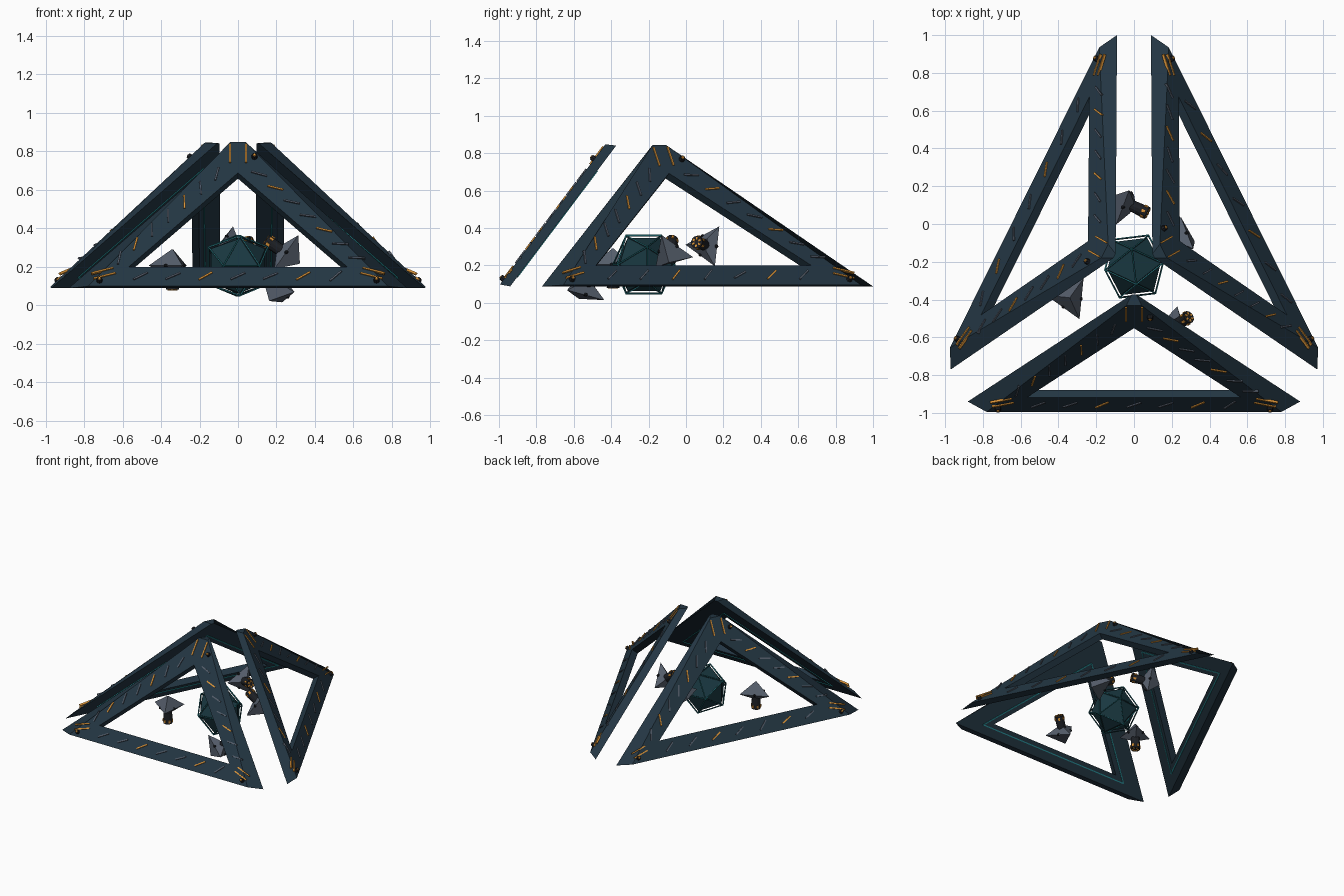
import bpy, bmesh, math, random
from mathutils import Vector, Matrix
from mathutils.geometry import intersect_line_line

random.seed(4)
if "Cube" in bpy.data.objects:
    bpy.data.objects.remove(bpy.data.objects["Cube"])


def material(name, color):
    m = bpy.data.materials.new(name)
    m.use_nodes = True
    m.diffuse_color = (*color, 1)
    m.node_tree.nodes["Principled BSDF"].inputs["Base Color"].default_value = (*color, 1)
    return m


NAVY = material("navy hull", (0.017, 0.037, 0.056))
TEAL = material("teal light", (0.02, 0.26, 0.29))
CORE = material("dark teal core", (0.01, 0.04, 0.053))
ORANGE = material("orange light", (0.72, 0.3, 0.04))
GREY = material("grey plating", (0.09, 0.11, 0.145))
BLACK = material("black metal", (0.012, 0.014, 0.018))


def finish(bm, name, mat):
    bmesh.ops.recalc_face_normals(bm, faces=bm.faces)
    mesh = bpy.data.meshes.new(name)
    bm.to_mesh(mesh)
    bm.free()
    mesh.materials.append(mat)
    ob = bpy.data.objects.new(name, mesh)
    bpy.context.collection.objects.link(ob)
    return ob


def box(bm, place, center, angle, size):
    bmesh.ops.create_cube(bm, size=1, matrix=place @ Matrix.Translation(center)
                          @ Matrix.Rotation(angle, 4, 'Z') @ Matrix.Diagonal((*size, 1)))


def cone(bm, place, z0, z1, r0, r1, sides):
    bmesh.ops.create_cone(bm, cap_ends=True, segments=sides, radius1=r0, radius2=r1,
                          depth=z1 - z0,
                          matrix=place @ Matrix.Translation((0, 0, (z0 + z1) / 2)))


def inset(tri, dists):
    """Move each edge of a flat triangle inward and return the new corners."""
    lines = []
    for i, d in enumerate(dists):
        a, b = tri[i], tri[(i + 1) % 3]
        side = Vector((a.y - b.y, b.x - a.x, 0)).normalized() * d
        lines.append((a + side, b + side))
    return [intersect_line_line(*lines[i - 1], *lines[i])[0] for i in range(3)]


THICK = 0.05


def build_frame(name, a, b, c):
    # Local space: x along the base, y up the slope, z outward
    a, b, c = Vector(a), Vector(b), Vector(c)
    u = (b - a).normalized()
    n = u.cross(c - a).normalized()
    v = n.cross(u)
    place = Matrix.Translation(a) @ Matrix((u, v, n)).transposed().to_4x4()
    top = Vector(((c - a).dot(u), (c - a).dot(v), 0))
    tri = [Vector((0, 0, 0)), Vector(((b - a).length, 0, 0)), top]
    hole = inset(tri, (0.10, 0.16, 0.16))

    # Triangular hull with a triangular opening and a clipped tip
    def tip(drop, half):
        return [top + Vector((half, -drop, 0)), top + Vector((-half, -drop, 0))]
    back = tri[:2] + tip(0.005, 0.012)
    front = [tri[0] + Vector((0.1, -0.025, 0)), tri[1] + Vector((-0.1, -0.025, 0))] + tip(0.035, 0.04)
    bm = bmesh.new()

    def ring(points, z):
        vs = [bm.verts.new(place @ Vector((p.x, p.y, z))) for p in points]
        return vs if len(vs) == 4 else vs + [vs[2]]
    loops = [ring(back, 0), ring(front, THICK), ring(hole, THICK), ring(hole, 0)]
    for k in range(4):
        p, q = loops[k], loops[(k + 1) % 4]
        for i in range(4):
            j = (i + 1) % 4
            face = list(dict.fromkeys((p[i], p[j], q[j], q[i])))
            if len(face) > 2:
                bm.faces.new(face)
    finish(bm, name + "_frame", NAVY)

    # Ribs and lamps along the outer face, glowing line on the inner face
    ribs, lamps, glow = bmesh.new(), bmesh.new(), bmesh.new()
    mid = inset(tri, (0.04, 0.085, 0.085))
    line = inset(tri, (0.065, 0.12, 0.12))
    for i in range(3):
        p, q = mid[i], mid[(i + 1) % 3]
        heading = math.atan2(q.y - p.y, q.x - p.x)
        for k in range(1, 8):
            spot = p.lerp(q, (k + 0.3) / 8.6)
            spot.z = THICK
            box(lamps if k in (3, 6) else ribs, place, spot,
                heading + random.uniform(0.45, 0.85), (0.085, 0.009, 0.014))
        p, q = line[i], line[(i + 1) % 3]
        box(glow, place, (p + q) / 2, heading, ((q - p).length, 0.008, 0.008))

    # Paired lamps running inward from each corner
    for corner, inner, reach, gap in zip(tri, hole, (0.19, 0.19, 0.11), (0.018, 0.018, 0.042)):
        way = (inner - corner).normalized()
        for s in (-gap, gap):
            spot = corner + way * reach + Vector((-way.y, way.x, 0)) * s
            spot.z = THICK
            box(lamps, place, spot, math.atan2(way.y, way.x), (0.12, 0.009, 0.014))
    finish(ribs, name + "_ribs", GREY)
    finish(lamps, name + "_lamps", ORANGE)
    finish(glow, name + "_inner_glow_line", TEAL)

    # Small beacons by the outer edge near the corners
    beacons, caps = bmesh.new(), bmesh.new()
    for spot in (tri[0] + Vector((0.16, 0.01, 0)), tri[1] + Vector((-0.16, 0.01, 0)),
                 top.lerp(tri[1], 0.12) - Vector((0.02, 0.02, 0))):
        spin = place @ Matrix.Translation(spot)
        cone(beacons, spin, THICK - 0.01, THICK + 0.02, 0.018, 0.014, 8)
        cone(caps, spin, THICK + 0.02, THICK + 0.024, 0.009, 0.006, 8)
    finish(beacons, name + "_beacons", BLACK)
    finish(caps, name + "_beacon_caps", ORANGE)


build_frame("front", (-0.88, -0.94, 0.088), (0.88, -0.94, 0.088), (0, -0.37, 0.845))
build_frame("left", (0.97, -0.77, 0.088), (0.09, 1.0, 0.088), (0.10, -0.17, 0.845))
build_frame("right", (-0.09, 1.0, 0.088), (-0.97, -0.77, 0.088), (-0.10, -0.17, 0.845))


# Faceted core inside a glowing cage
def icosahedron(name, reach, mat):
    bm = bmesh.new()
    long, short = reach, reach / 1.618
    for s in (-short, short):
        for t in (-long, long):
            for co in ((0, s, t), (s, t, 0), (t, 0, s)):
                bm.verts.new(co)
    bmesh.ops.convex_hull(bm, input=bm.verts)
    ob = finish(bm, name, mat)
    ob.location = (0, -0.225, 0.205)
    ob.rotation_euler.z = 0.12
    return ob


icosahedron("core", 0.142, CORE)
cage = icosahedron("core_cage", 0.154, CORE)
wire = cage.modifiers.new("bars", 'WIREFRAME')
wire.thickness = 0.01
strips = icosahedron("core_glow", 0.157, TEAL)
wire = strips.modifiers.new("bars", 'WIREFRAME')
wire.thickness = 0.005


# Small drones: three-sided shell, neck and thruster
def build_drone(name, center, axis, pointer):
    # Shell tip faces along the axis, one base corner toward the pointer
    z = Vector(axis).normalized()
    x = Vector(pointer).cross(z).normalized()
    place = Matrix.Translation(center) @ Matrix((x, z.cross(x), z)).transposed().to_4x4()
    bm = bmesh.new()
    cone(bm, place, 0, 0.085, 0.125, 0.004, 3)
    cone(bm, place, -0.04, 0, 0.04, 0.125, 3)
    finish(bm, name + "_shell", GREY)
    bm = bmesh.new()
    cone(bm, place, -0.125, -0.02, 0.034, 0.03, 12)
    for k in range(3):
        stud = place @ Matrix.Rotation((k + 0.25) * math.tau / 3, 4, 'Z')
        bmesh.ops.create_icosphere(bm, subdivisions=1, radius=0.012,
                                   matrix=stud @ Matrix.Translation((0.058, 0, 0)))
    finish(bm, name + "_thruster", BLACK)
    bm = bmesh.new()
    for k in range(6):
        slot = place @ Matrix.Rotation(k * math.tau / 6, 4, 'Z')
        box(bm, slot, (0.033, 0, -0.105), 0, (0.008, 0.014, 0.02))
        box(bm, slot, (0.02, 0, -0.126), 0, (0.014, 0.01, 0.006))
    finish(bm, name + "_thruster_lamps", ORANGE)


build_drone("front_right_drone", (-0.34, -0.39, 0.205), (0, 0, 1), (-1, 0.1, 0))
build_drone("rear_drone", (-0.04, 0.11, 0.305), (-0.85, 0.4, -0.15), (-0.4, -0.9, 0.05))
build_drone("left_drone", (0.25, -0.085, 0.265), (0.82, -0.08, -0.57), (0, 0.98, -0.18))
build_drone("low_front_drone", (0.215, -0.54, 0.083), (-0.6, -0.38, -0.7), (-0.2, 0.5, -0.8))
